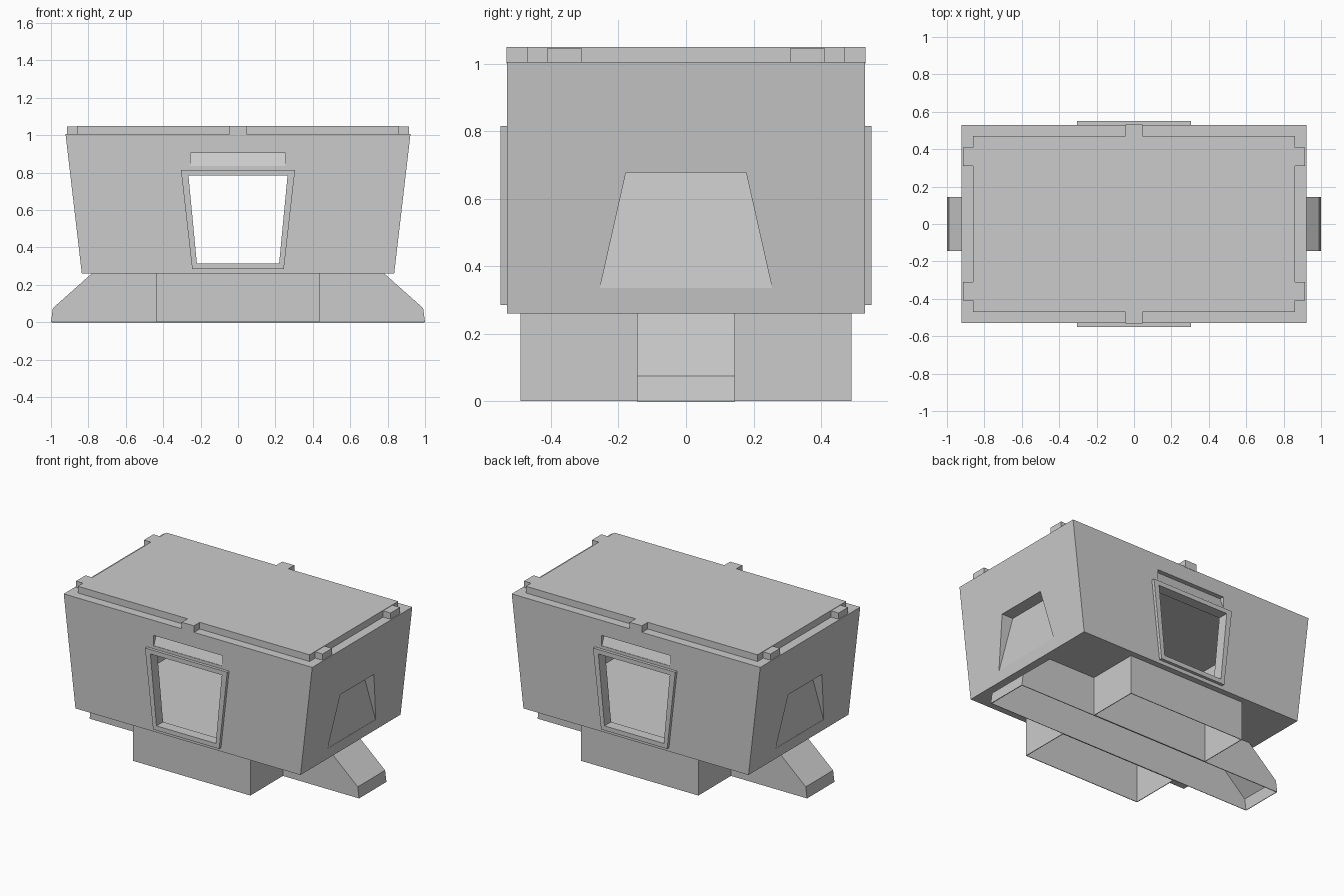
import bpy
import bmesh

if "Cube" in bpy.data.objects:
    bpy.data.objects.remove(bpy.data.objects["Cube"], do_unlink=True)

grey = bpy.data.materials.new("plain_grey")
grey.use_nodes = True
grey.diffuse_color = (0.6, 0.6, 0.6, 1)
grey.node_tree.nodes["Principled BSDF"].inputs["Base Color"].default_value = (0.6, 0.6, 0.6, 1)


def loft(name, ring_a, ring_b, caps=True):
    """Join two matching rings of points into a prism, capped or open."""
    bm = bmesh.new()
    a = [bm.verts.new(p) for p in ring_a]
    b = [bm.verts.new(p) for p in ring_b]
    n = len(a)
    for i in range(n):
        j = (i + 1) % n
        bm.faces.new((a[i], a[j], b[j], b[i]))
    if caps:
        bm.faces.new(a[::-1])
        bm.faces.new(b)
    bmesh.ops.recalc_face_normals(bm, faces=bm.faces)
    mesh = bpy.data.meshes.new(name)
    bm.to_mesh(mesh)
    bm.free()
    mesh.materials.append(grey)
    obj = bpy.data.objects.new(name, mesh)
    bpy.context.scene.collection.objects.link(obj)
    return obj


def rect(hx, hy, z):
    return [(-hx, -hy, z), (hx, -hy, z), (hx, hy, z), (-hx, hy, z)]


def block(name, x, y, z):
    def ring(h):
        return [(x[0], y[0], h), (x[1], y[0], h), (x[1], y[1], h), (x[0], y[1], h)]
    return loft(name, ring(z[0]), ring(z[1]))


def upright(bottom, top, z0, z1, y):
    """Trapezoid standing in the x-z plane."""
    return [(-bottom, y, z0), (bottom, y, z0), (top, y, z1), (-top, y, z1)]


def modify(obj, kind, **settings):
    mod = obj.modifiers.new(kind.title(), kind)
    for key, value in settings.items():
        setattr(mod, key, value)
    bpy.context.view_layer.objects.active = obj
    bpy.ops.object.modifier_apply(modifier=mod.name)


def cut(obj, cutter):
    cutter.hide_render = True
    modify(obj, "BOOLEAN", operation="DIFFERENCE", solver="EXACT", object=cutter)
    bpy.data.objects.remove(cutter, do_unlink=True)


# Hollow cabin, flaring out towards the roof
body = loft("cabin_body", rect(0.835, 0.53, 0.26), rect(0.922, 0.53, 1.005))
cut(body, loft("cavity", rect(0.74, 0.48, 0.305), rect(0.79, 0.48, 0.95)))

# Window opening through front and back
cut(body, loft("window_cut", upright(0.22, 0.265, 0.315, 0.785, -0.7),
               upright(0.22, 0.265, 0.315, 0.785, 0.7)))

for s in (-1, 1):
    # Tapered niche in each end: deep at the top, flush at the bottom
    def niche_ring(low_x, high_x):
        return [(s * low_x, -0.255, 0.335), (s * low_x, 0.255, 0.335),
                (s * high_x, 0.178, 0.677), (s * high_x, -0.178, 0.677)]
    cut(body, loft("niche_cut", niche_ring(0.842, 0.8), niche_ring(1.0, 1.0)))

    # Shallow slot above each window
    def slot_ring(low_y, high_y):
        return [(-0.255, s * low_y, 0.835), (0.255, s * low_y, 0.835),
                (0.255, s * high_y, 0.905), (-0.255, s * high_y, 0.905)]
    cut(body, loft("slot_cut", slot_ring(0.527, 0.5), slot_ring(0.6, 0.6)))

    # Raised window frame
    frame = loft("window_frame", upright(0.245, 0.305, 0.285, 0.815, s * 0.52),
                 upright(0.245, 0.305, 0.285, 0.815, s * 0.55))
    cut(frame, loft("frame_cut", upright(0.22, 0.265, 0.315, 0.785, s * 0.4),
                    upright(0.22, 0.265, 0.315, 0.785, s * 0.7)))

    # Roof tabs: one on each long side, two on each end
    block("side_tab", (-0.045, 0.045), sorted((s * 0.47, s * 0.532)), (1.0, 1.05))
    for t in (-1, 1):
        block("end_tab", sorted((s * 0.86, s * 0.915)),
              sorted((t * 0.31, t * 0.41)), (1.0, 1.047))

    # Open-bottomed compartment of the base
    def room(z):
        return [(-0.435, s * 0.145, z), (0.435, s * 0.145, z),
                (0.435, s * 0.49, z), (-0.435, s * 0.49, z)]
    base = loft("base_compartment", room(0), room(0.262), caps=False)
    modify(base, "SOLIDIFY", thickness=0.006, offset=-1)

# Roof panel
block("roof_panel", (-0.86, 0.86), (-0.47, 0.47), (1.0, 1.05))

# Hollow cross beam with sloping feet at both ends
half = [(0.78, 0.262), (0.99, 0.075), (1.0, 0)]
bm = bmesh.new()
for s in (-1, 1):
    rows = [[bm.verts.new((s * x, y, z)) for y in (-0.145, 0.145)] for x, z in half]
    for lower, upper in zip(rows, rows[1:]):
        bm.faces.new((lower[0], lower[1], upper[1], upper[0]))
bm.verts.ensure_lookup_table()
for k in (0, 1):
    left = [bm.verts[i + k] for i in (0, 2, 4)]
    right = [bm.verts[i + k] for i in (6, 8, 10)]
    bm.faces.new(left + right[::-1])
bmesh.ops.recalc_face_normals(bm, faces=bm.faces)
mesh = bpy.data.meshes.new("cross_beam")
bm.to_mesh(mesh)
bm.free()
mesh.materials.append(grey)
beam = bpy.data.objects.new("cross_beam", mesh)
bpy.context.scene.collection.objects.link(beam)
modify(beam, "SOLIDIFY", thickness=0.006, offset=-1)
